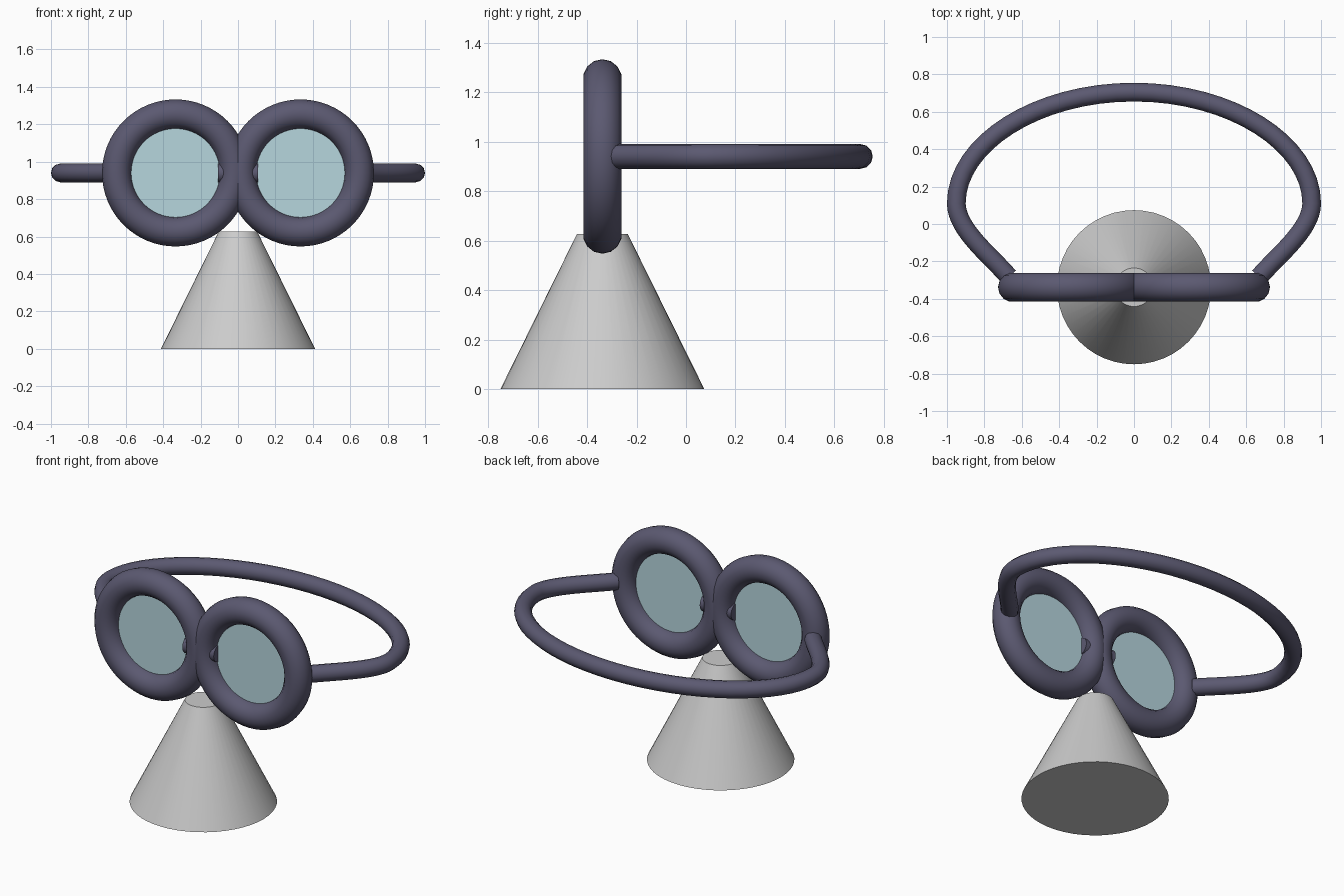
import bpy
from math import pi, radians

if "Cube" in bpy.data.objects:
    bpy.data.objects.remove(bpy.data.objects["Cube"])

RY, RZ, RX = -0.338, 0.94, 0.334   # ring centre: y, z, and offset in x


def material(name, rgb):
    m = bpy.data.materials.new(name)
    m.diffuse_color = (*rgb, 1)
    m.use_nodes = True
    m.node_tree.nodes["Principled BSDF"].inputs["Base Color"].default_value = m.diffuse_color
    return m


def finish(name, mat=None, angle=40):
    ob = bpy.context.object
    ob.name = name
    if mat:
        ob.data.materials.append(mat)
    bpy.ops.object.shade_smooth_by_angle(angle=radians(angle))
    return ob


rubber = material("dark_rubber", (0.105, 0.10, 0.165))
glass = material("pale_glass", (0.47, 0.67, 0.73))

# Stand: truncated cone under the rings
bpy.ops.mesh.primitive_cone_add(vertices=48, radius1=0.412, radius2=0.103,
                                depth=0.626, location=(0, RY, 0.313))
finish("stand")

# Lens rings and lenses, one pair per side
for side, s in (("left", -1), ("right", 1)):
    bpy.ops.mesh.primitive_torus_add(major_segments=64, minor_segments=14,
                                     major_radius=0.314, minor_radius=0.079,
                                     location=(s * RX, RY, RZ), rotation=(pi / 2, 0, 0))
    finish("lens_ring_" + side, rubber, 60)
    bpy.ops.mesh.primitive_cylinder_add(vertices=64, radius=0.25, depth=0.02,
                                        location=(s * RX, RY, RZ), rotation=(pi / 2, 0, 0))
    finish("lens_" + side, glass)

# Nose bridge: short bar through both rings
bpy.ops.mesh.primitive_cylinder_add(vertices=24, radius=0.052, depth=0.214,
                                    location=(0, RY, RZ), rotation=(0, pi / 2, 0))
finish("nose_bridge", rubber)

# Head strap: round tube on a bezier path; (point, left handle, right handle)
half = [((0.67, -0.282), (0.61, -0.35), (0.76, -0.175)),
        ((0.95, 0.11), (0.95, -0.03), (0.95, 0.43))]
back = [((0, 0.705), (0.52, 0.705), (-0.52, 0.705))]
mirror = [tuple((-p[0], p[1]) for p in (c, r, l)) for c, l, r in reversed(half)]
path = half + back + mirror

curve = bpy.data.curves.new("head_strap", "CURVE")
curve.dimensions = "3D"
curve.bevel_depth = 0.05
curve.bevel_resolution = 4
curve.resolution_u = 16
curve.use_fill_caps = True
spline = curve.splines.new("BEZIER")
spline.bezier_points.add(len(path) - 1)
for bp, (c, l, r) in zip(spline.bezier_points, path):
    bp.handle_left_type = bp.handle_right_type = "FREE"
    bp.co, bp.handle_left, bp.handle_right = (*c, RZ), (*l, RZ), (*r, RZ)
strap = bpy.data.objects.new("head_strap", curve)
bpy.context.collection.objects.link(strap)
bpy.ops.object.select_all(action="DESELECT")
strap.select_set(True)
bpy.context.view_layer.objects.active = strap
bpy.ops.object.convert(target="MESH")
finish("head_strap", rubber, 50)
